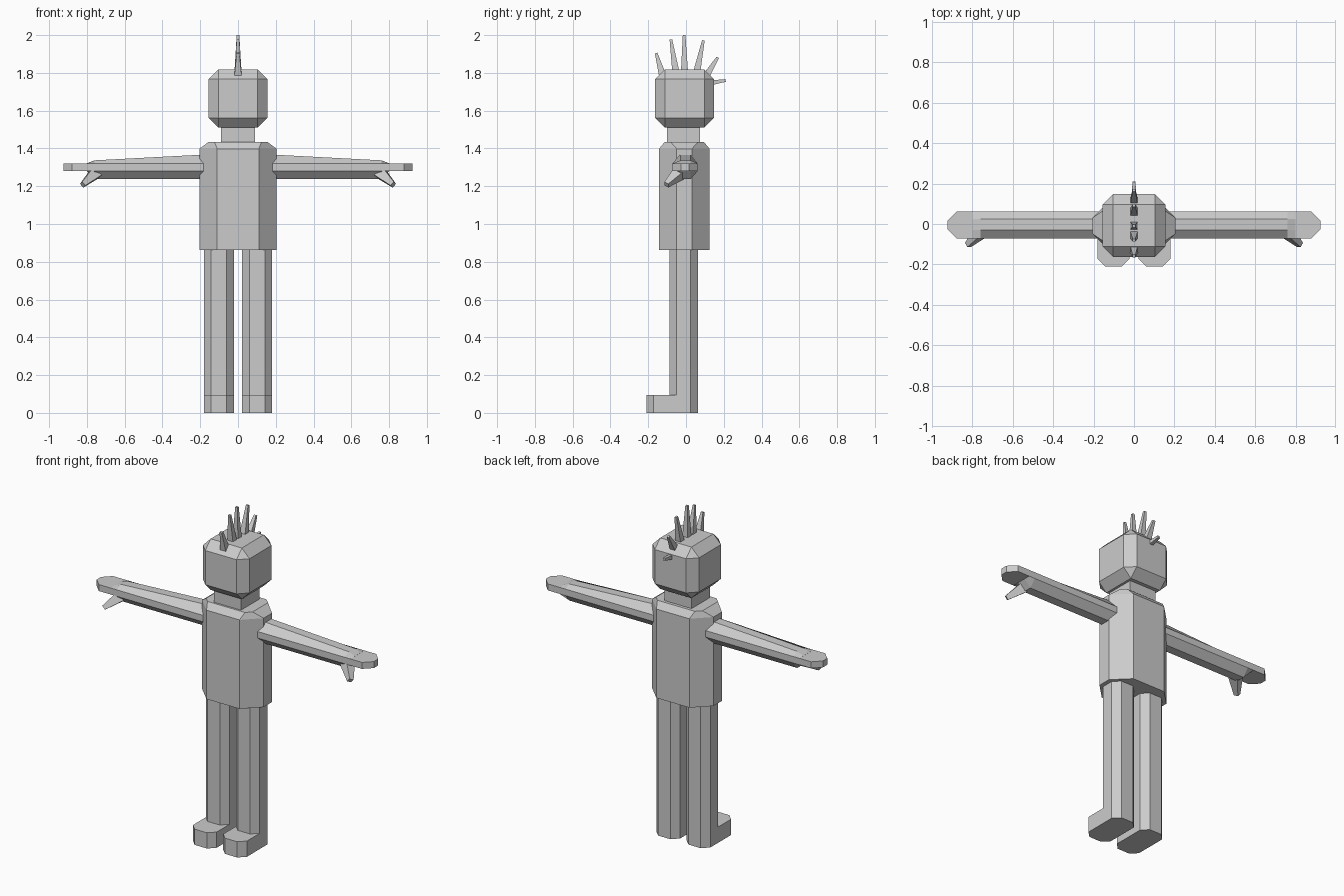
import bpy, bmesh
from mathutils import Vector

if "Cube" in bpy.data.objects:
    bpy.data.objects.remove(bpy.data.objects["Cube"])

grey = bpy.data.materials.new("plain grey")
grey.diffuse_color = (0.6, 0.6, 0.6, 1)
grey.use_nodes = True
grey.node_tree.nodes["Principled BSDF"].inputs["Base Color"].default_value = grey.diffuse_color


def loft(name, rings):
    """Skin matching rings of points and cap both ends."""
    bm = bmesh.new()
    loops = [[bm.verts.new(p) for p in ring] for ring in rings]
    n = len(loops[0])
    for a, b in zip(loops, loops[1:]):
        for i in range(n):
            j = (i + 1) % n
            bm.faces.new((a[i], a[j], b[j], b[i]))
    bm.faces.new(loops[0][::-1])
    bm.faces.new(loops[-1])
    bmesh.ops.recalc_face_normals(bm, faces=bm.faces)
    mesh = bpy.data.meshes.new(name)
    bm.to_mesh(mesh)
    bm.free()
    mesh.materials.append(grey)
    obj = bpy.data.objects.new(name, mesh)
    bpy.context.collection.objects.link(obj)
    return obj


def octagon(u0, u1, v0, v1, cu, cv):
    """Rectangle with its corners cut by cu and cv."""
    return [(u0 + cu, v0), (u1 - cu, v0), (u1, v0 + cv), (u1, v1 - cv),
            (u1 - cu, v1), (u0 + cu, v1), (u0, v1 - cv), (u0, v0 + cv)]


def flat(points, z):
    return [(x, y, z) for x, y in points]


def box(name, x0, x1, y0, y1, z0, z1):
    r = [(x0, y0), (x1, y0), (x1, y1), (x0, y1)]
    return loft(name, [flat(r, z0), flat(r, z1)])


def spike(name, base, tip, r0, r1, side):
    """Tapered square peg between two points."""
    base, tip, side = Vector(base), Vector(tip), Vector(side)
    d = (tip - base).normalized()
    u = (side - d * side.dot(d)).normalized()
    v = d.cross(u)
    return loft(name, [[p + (u * a + v * b) * r for a, b in
                        ((-1, -1), (1, -1), (1, 1), (-1, 1))]
                       for p, r in ((base, r0), (tip, r1))])


# Head: bevelled block on a plain neck
head = box("head", -0.155, 0.155, -0.163, 0.148, 1.51, 1.818)
bevel = head.modifiers.new("chamfer", "BEVEL")
bevel.width = 0.051
bevel.segments = 1
box("neck", -0.09, 0.09, -0.1, 0.075, 1.42, 1.53)

# Torso: eight-sided column with sloped shoulders
body = octagon(-0.205, 0.205, -0.143, 0.125, 0.095, 0.094)
top = octagon(-0.155, 0.155, -0.112, 0.094, 0.03, 0.03)
loft("torso", [flat(body, 0.862), flat(body, 1.398), flat(top, 1.435)])

# Crest of spikes along the middle of the head
crest = [(-0.125, 1.79, -0.158, 1.905), (-0.053, 1.80, -0.08, 1.977),
         (-0.008, 1.80, -0.01, 2.0), (0.056, 1.80, 0.092, 1.972),
         (0.105, 1.78, 0.168, 1.882), (0.13, 1.747, 0.21, 1.76)]
for i, (y0, z0, y1, z1) in enumerate(crest):
    r = 0.013 if i == 5 else 0.019
    spike(f"hair_spike_{i + 1}", (0, y0, z0), (0, y1, z1), r, 0.007, (1, 0, 0))

for s, side in ((-1, "left"), (1, "right")):
    # Arm: eight-sided, its upper ridge sinking toward the wrist
    def section(x, ztop, zbot, ynarrow=(-0.03, 0.025)):
        a, b = ynarrow
        return [(s * x, y, z) for y, z in
                ((a, zbot), (b, zbot), (0.062, 1.281), (0.062, 1.32),
                 (b, ztop), (a, ztop), (-0.072, 1.32), (-0.072, 1.281))]
    loft(f"{side}_arm", [section(0.13, 1.37, 1.237), section(0.76, 1.337, 1.237),
                         section(0.80, 1.321, 1.28)])
    # Hand: flat paddle with cut corners, and a thumb
    hand = octagon(0.70, 0.924, -0.072, 0.062, 0.046, 0.046)
    loft(f"{side}_hand", [[(s * x, y, z) for x, y in hand] for z in (1.281, 1.32)])
    spike(f"{side}_thumb", (s * 0.755, -0.035, 1.27), (s * 0.822, -0.104, 1.208),
          0.03, 0.013, (0, 1, 0))
    # Leg and shoe
    x0, x1 = sorted((s * 0.022, s * 0.18))
    leg = octagon(x0, x1, -0.088, 0.063, 0.038, 0.038)
    loft(f"{side}_leg", [flat(leg, 0.095), flat(leg, 0.87)])
    shoe = octagon(x0, x1, -0.21, 0.063, 0.038, 0.038)
    loft(f"{side}_shoe", [flat(shoe, 0), flat(shoe, 0.095)])
